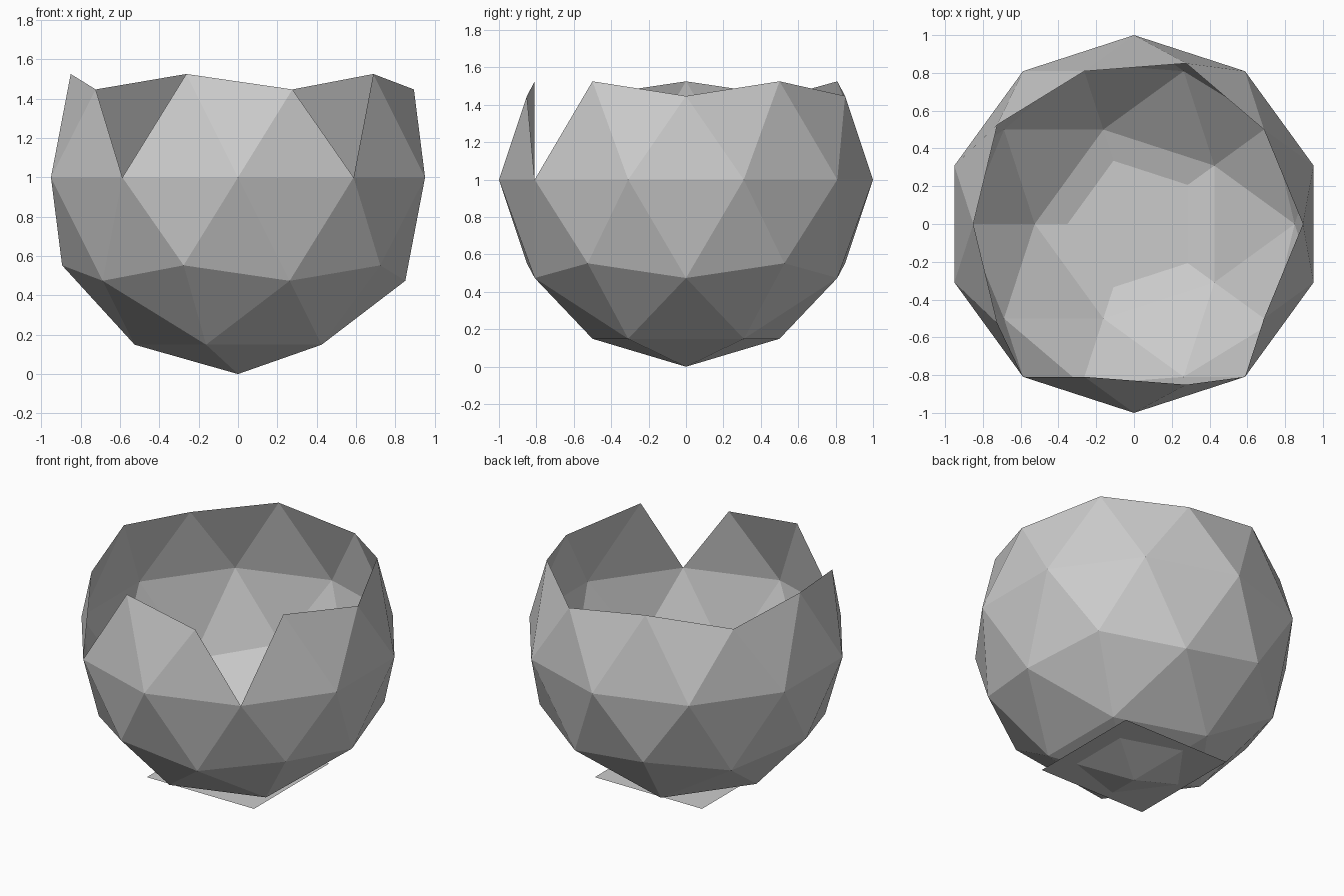
import bpy
import bmesh
from math import atan2, degrees

if "Cube" in bpy.data.objects:
    bpy.data.objects.remove(bpy.data.objects["Cube"], do_unlink=True)

# Single plain grey material
grey = bpy.data.materials.new("plain grey")
grey.use_nodes = True
colour = (0.6, 0.6, 0.6, 1)
grey.diffuse_color = colour
grey.node_tree.nodes["Principled BSDF"].inputs["Base Color"].default_value = colour


def add_object(name, bm):
    mesh = bpy.data.meshes.new(name)
    bm.to_mesh(mesh)
    bm.free()
    mesh.materials.append(grey)
    obj = bpy.data.objects.new(name, mesh)
    bpy.context.collection.objects.link(obj)
    return obj


# Faceted open bowl: an icosphere without its cap and with two front notches
NOTCH_ANGLES = (-126, -54)
bm = bmesh.new()
bmesh.ops.create_icosphere(bm, subdivisions=2, radius=1)


def is_open(face):
    c = face.calc_center_median()
    angle = degrees(atan2(c.y, c.x))
    in_cap = c.z > 0.45
    in_notch = c.z > 0.3 and any(abs(angle - a) < 8 for a in NOTCH_ANGLES)
    return in_cap or in_notch


bmesh.ops.delete(bm, geom=[f for f in bm.faces if is_open(f)], context='FACES')
bowl = add_object("bowl", bm)
bowl.location.z = 1

# Thin square foot crossing the tip of the bowl
bm = bmesh.new()
bmesh.ops.create_grid(bm, x_segments=1, y_segments=1, size=0.4)
foot = add_object("foot_plate", bm)
foot.location.z = 0.1
